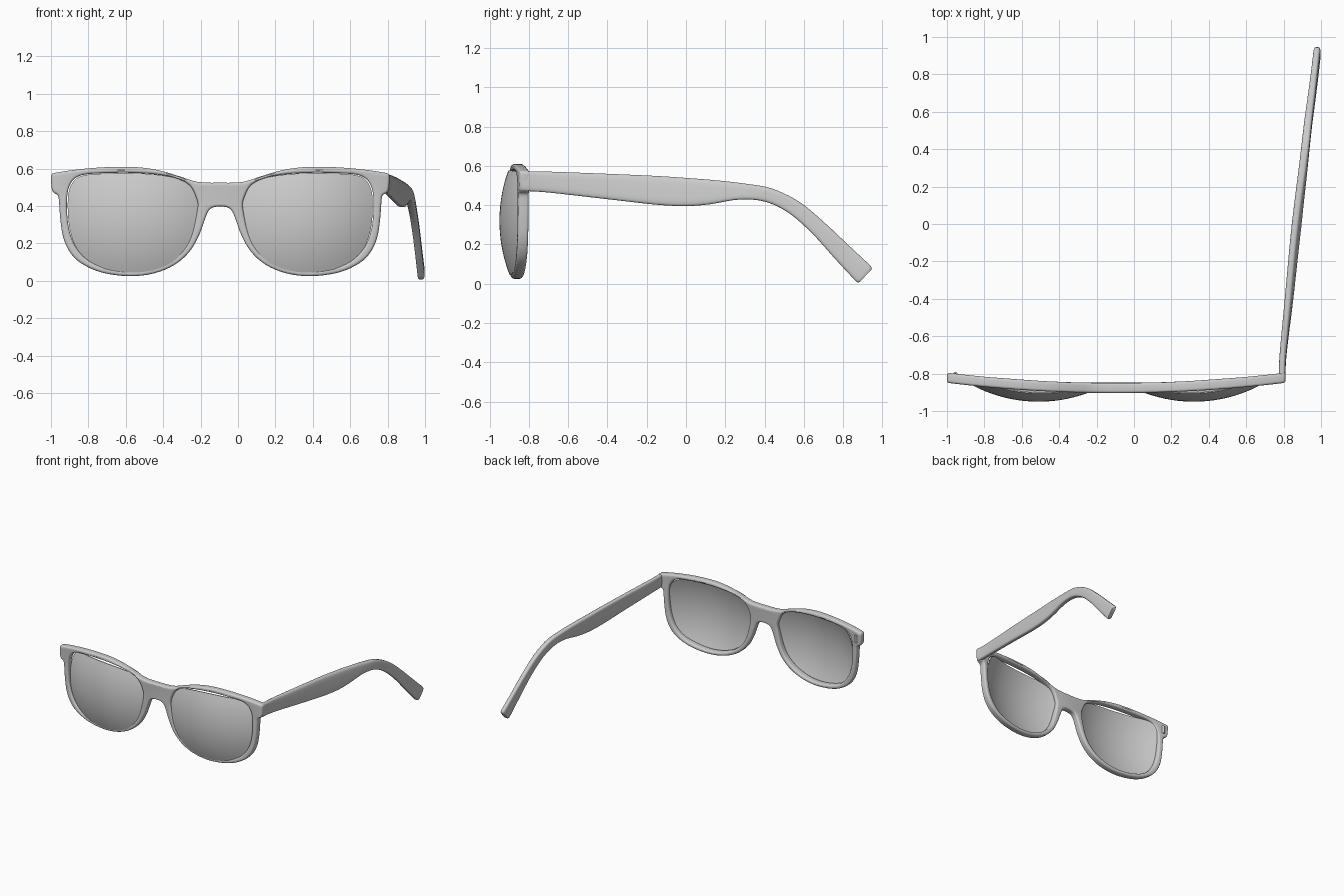
import bpy, bmesh, math
from mathutils import Vector

if "Cube" in bpy.data.objects:
    bpy.data.objects.remove(bpy.data.objects["Cube"])

XC = -0.095  # mirror line of the frame front


def spline(pts, n, closed=False):
    """Catmull-Rom through points of any dimension."""
    out, m = [], len(pts)
    for i in range(m if closed else m - 1):
        ids = [(i + k) % m if closed else min(max(i + k, 0), m - 1) for k in (-1, 0, 1, 2)]
        quad = [pts[j] for j in ids]
        for s in range(n):
            t = s / n
            out.append(tuple(0.5 * (2 * b + (c - a) * t + (2 * a - 5 * b + 4 * c - d) * t * t
                                    + (3 * b - a - 3 * c + d) * t ** 3) for a, b, c, d in zip(*quad)))
    if not closed:
        out.append(tuple(pts[-1]))
    return out


def flip(p):
    return (2 * XC - p[0],) + tuple(p[1:])


def finish(bm, name, angle=50):
    bmesh.ops.remove_doubles(bm, verts=bm.verts, dist=1e-5)
    bmesh.ops.recalc_face_normals(bm, faces=bm.faces)
    me = bpy.data.meshes.new(name)
    bm.to_mesh(me)
    bm.free()
    ob = bpy.data.objects.new(name, me)
    bpy.context.collection.objects.link(ob)
    bpy.ops.object.select_all(action='DESELECT')
    ob.select_set(True)
    bpy.context.view_layer.objects.active = ob
    bpy.ops.object.shade_smooth_by_angle(angle=math.radians(angle))
    return ob


# Frame front: outline with two openings, rounded edges, bowed along x
half = [(-.03, .525), (.04, .532), (.12, .558), (.22, .588), (.32, .605), (.42, .61), (.55, .606),
        (.68, .594), (.785, .578), (.807, .568), (.81, .545), (.805, .49), (.793, .47), (.772, .455),
        (.766, .41), (.76, .33), (.745, .235), (.71, .155), (.65, .095), (.54, .045), (.39, .025),
        (.26, .04), (.15, .085), (.07, .155), (.02, .24), (-.01, .32), (-.03, .37), (-.055, .392)]
outline = [(XC, .525)] + half + [(XC, .398)] + [flip(p) for p in reversed(half)]
opening = [(.027, .38), (.035, .45), (.08, .52), (.19, .56), (.36, .577), (.55, .575), (.66, .56),
           (.71, .51), (.725, .42), (.714, .28), (.67, .17), (.58, .092), (.42, .055), (.27, .068),
           (.15, .125), (.07, .22)]
hole = spline(opening, 5, True)

cu = bpy.data.curves.new("frame_profile", 'CURVE')
cu.dimensions, cu.fill_mode = '2D', 'BOTH'
cu.bevel_depth, cu.bevel_resolution, cu.offset, cu.extrude = 0.013, 3, -0.013, 0.014
for loop in (spline(outline, 4, True), hole, [flip(p) for p in hole]):
    sp = cu.splines.new('POLY')
    sp.points.add(len(loop) - 1)
    for pt, (x, z) in zip(sp.points, loop):
        pt.co = (x, z, 0, 1)
    sp.use_cyclic_u = True
tmp = bpy.data.objects.new("frame_profile", cu)
bpy.context.collection.objects.link(tmp)
dg = bpy.context.evaluated_depsgraph_get()
mesh = bpy.data.meshes.new_from_object(tmp.evaluated_get(dg))
bm = bmesh.new()
bm.from_mesh(mesh)
bpy.data.objects.remove(tmp)
bpy.data.meshes.remove(mesh)
for v in bm.verts:
    x, z, d = v.co
    v.co = (x, -0.877 + 0.055 * ((x - XC) / 0.905) ** 2 + d, z)
finish(bm, "frame_front")

# Lenses: thin spherical shells, leaving a slit at the outer upper corner
RAD, THICK, CX, CZ = 0.76, 0.006, 0.32, 0.32


def lens(name, mirror):
    bm = bmesh.new()
    edge = [(.37 + (x - .37) * 1.015 - .010, .32 + (z - .32) * 1.015 - .006) for x, z in hole]

    def shell(r):
        def vert(x, z):
            y = -0.95 + RAD - math.sqrt(r * r - (x - CX) ** 2 - (z - CZ) ** 2)
            p = (x, y, z)
            return bm.verts.new(flip(p) if mirror else p)
        mid = vert(.37, .32)
        rings = [[vert(.37 + (x - .37) * k / 10, .32 + (z - .32) * k / 10) for x, z in edge]
                 for k in range(1, 11)]
        n = len(edge)
        for i in range(n):
            j = (i + 1) % n
            bm.faces.new((mid, rings[0][i], rings[0][j]))
            for a, b in zip(rings, rings[1:]):
                bm.faces.new((a[i], b[i], b[j], a[j]))
        return rings[-1]
    a, b = shell(RAD), shell(RAD - THICK)
    for i in range(len(a)):
        j = (i + 1) % len(a)
        bm.faces.new((a[i], a[j], b[j], b[i]))
    finish(bm, name)


lens("lens_right", False)
lens("lens_left", True)

# Temple arm: stations of top y, top z, bottom y, bottom z, centre x, half width, tilt
stations = [(-.835, .573, -.835, .472, .792, .017, 0), (-.70, .571, -.70, .464, .797, .018, .002),
            (-.40, .56, -.40, .43, .829, .020, .006), (-.15, .549, -.15, .402, .854, .021, .008),
            (.0, .539, .0, .395, .870, .022, .008), (.13, .529, .12, .404, .884, .022, .006),
            (.30, .51, .27, .428, .903, .022, .003), (.44, .484, .40, .418, .918, .022, 0),
            (.58, .415, .52, .362, .933, .021, 0), (.71, .307, .64, .258, .950, .020, 0),
            (.84, .185, .76, .125, .966, .019, 0), (.94, .092, .865, .012, .978, .019, 0)]
SIDES = 20
rows = [r + (1.0,) for r in spline(stations, 5)]
tip = rows[-1][:7]
rows += [(tip[0] + d, tip[1] - d, tip[2] + d, tip[3] - d, tip[4] + .001, tip[5], 0, k)
         for d, k in ((.007, .95), (.012, .82))]
bm = bmesh.new()
rings = []
for yt, zt, yb, zb, xc, hw, tilt, k in rows:
    top, bot = Vector((xc - tilt, yt, zt)), Vector((xc + tilt, yb, zb))
    ring = []
    for i in range(SIDES):
        a = 2 * math.pi * (i + .5) / SIDES
        c, s = (math.copysign(abs(f) ** .5, f) for f in (math.cos(a), math.sin(a)))
        ring.append(bm.verts.new((top + bot) / 2 + (top - bot) / 2 * s * k + Vector((hw * c * k, 0, 0))))
    rings.append(ring)
for a, b in zip(rings, rings[1:]):
    for i in range(SIDES):
        j = (i + 1) % SIDES
        bm.faces.new((a[i], a[j], b[j], b[i]))
bm.faces.new(rings[0])
bm.faces.new(rings[-1])
finish(bm, "temple_arm")

# Bare hinge pin on the side without an arm
bm = bmesh.new()
bmesh.ops.create_cone(bm, cap_ends=True, segments=16, radius1=.011, radius2=.011, depth=.06)
bmesh.ops.translate(bm, verts=bm.verts, vec=(-.955, -.802, .52))
finish(bm, "hinge_pin")
